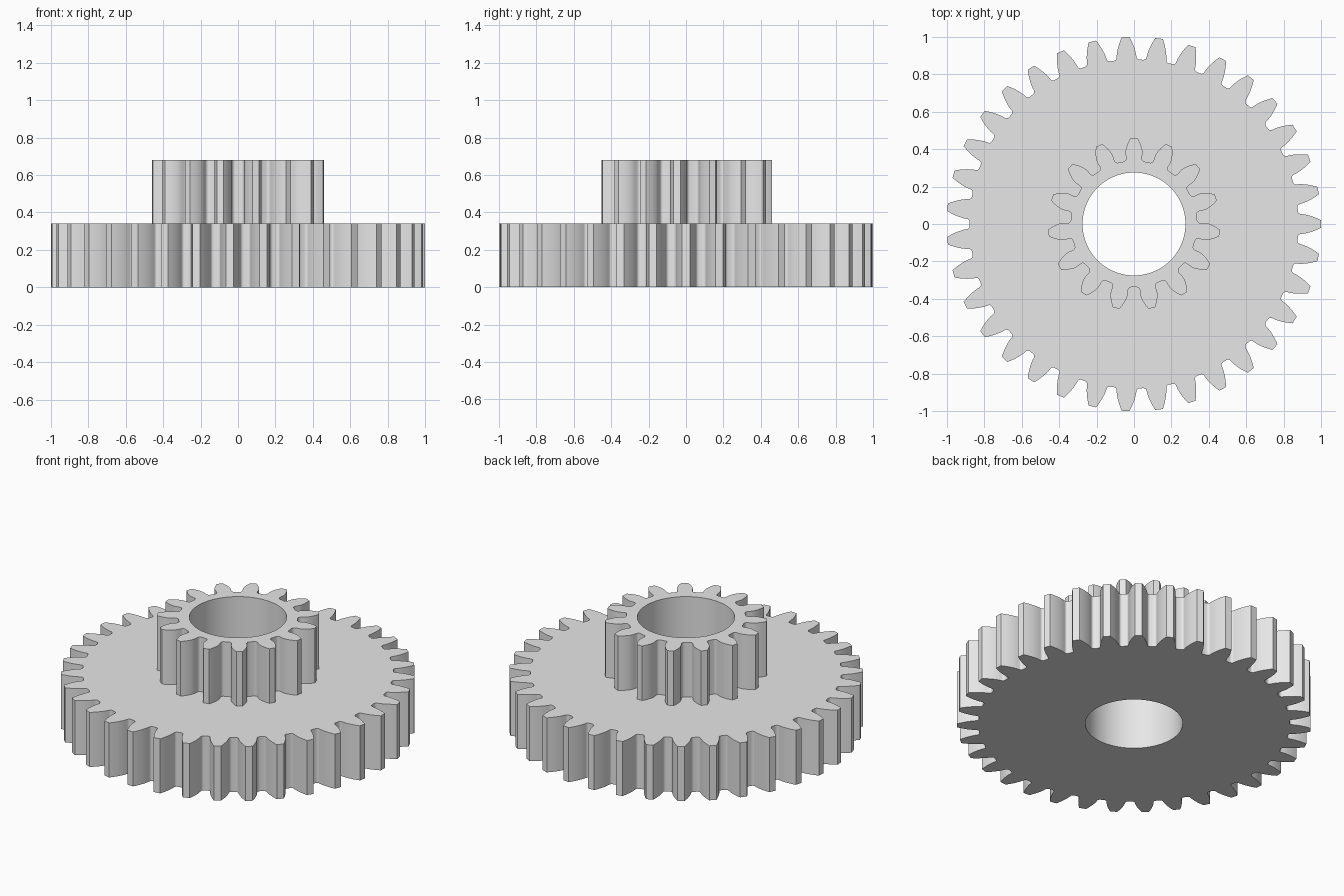
import bpy
import bmesh
from math import acos, cos, sin, tan, pi, radians

cube = bpy.data.objects.get("Cube")
if cube:
    bpy.data.objects.remove(cube, do_unlink=True)

MODULE = 2 / 37
PRESSURE = radians(20)
BORE_RADIUS = 0.275
STEP, TOP = 0.34, 0.68


def involute(angle):
    return tan(angle) - angle


def gear_outline(teeth, start):
    """Closed list of xy points for an involute gear with filleted roots."""
    pitch = MODULE * teeth / 2
    base = pitch * cos(PRESSURE)
    tip, root = pitch + MODULE, pitch - 1.25 * MODULE
    fillet = 0.3 * MODULE

    def half_angle(r):
        spread = involute(acos(base / r)) if r > base else 0
        return pi / (2 * teeth) + involute(PRESSURE) - spread

    # One flank from the root fillet up to the tip, as (radius, angle) pairs
    low = root + fillet
    flank = []
    for i in range(5):
        t = i / 4 * pi / 2
        flank.append((low - fillet * cos(t),
                      half_angle(low) + fillet / root * (1 - sin(t))))
    for i in range(1, 8):
        r = low + (tip - low) * i / 7
        flank.append((r, half_angle(r)))

    points = []
    for k in range(teeth):
        centre = start + 2 * pi * k / teeth
        tooth = [(r, centre - a) for r, a in flank]
        tooth += [(r, centre + a) for r, a in reversed(flank)]
        points += [(r * cos(a), r * sin(a)) for r, a in tooth]
    return points


def add_ring(bm, points, z):
    verts = [bm.verts.new((x, y, z)) for x, y in points]
    edges = [bm.edges.new((verts[i - 1], v)) for i, v in enumerate(verts)]
    return verts, edges


def add_wall(bm, lower, upper):
    for i in range(len(lower)):
        bm.faces.new((lower[i - 1], lower[i], upper[i], upper[i - 1]))


def add_cap(bm, outer, inner, up):
    bmesh.ops.triangle_fill(bm, edges=outer + inner, use_beauty=True,
                            normal=(0, 0, up))


# Outlines of the wheel, the pinion and the bore
wheel = gear_outline(35, 0)
pinion = gear_outline(15, pi / 2)
bore = [(BORE_RADIUS * cos(2 * pi * i / 96), BORE_RADIUS * sin(2 * pi * i / 96))
        for i in range(96)]

bm = bmesh.new()
wheel_low, wheel_low_edges = add_ring(bm, wheel, 0)
wheel_high, wheel_high_edges = add_ring(bm, wheel, STEP)
pinion_low, pinion_low_edges = add_ring(bm, pinion, STEP)
pinion_high, pinion_high_edges = add_ring(bm, pinion, TOP)
bore_low, bore_low_edges = add_ring(bm, bore, 0)
bore_high, bore_high_edges = add_ring(bm, bore, TOP)

# Flat faces: underside, wheel top, pinion top
add_cap(bm, wheel_low_edges, bore_low_edges, -1)
add_cap(bm, wheel_high_edges, pinion_low_edges, 1)
add_cap(bm, pinion_high_edges, bore_high_edges, 1)

# Toothed walls and the bore wall
add_wall(bm, wheel_low, wheel_high)
add_wall(bm, pinion_low, pinion_high)
add_wall(bm, bore_low, bore_high)
bmesh.ops.recalc_face_normals(bm, faces=bm.faces)

mesh = bpy.data.meshes.new("compound_gear")
bm.to_mesh(mesh)
bm.free()
gear = bpy.data.objects.new("compound_gear", mesh)
bpy.context.collection.objects.link(gear)

# Plain grey material
grey = bpy.data.materials.new("light_grey")
grey.use_nodes = True
colour = (0.8, 0.8, 0.8, 1)
grey.diffuse_color = colour
grey.node_tree.nodes["Principled BSDF"].inputs["Base Color"].default_value = colour
mesh.materials.append(grey)

bpy.ops.object.select_all(action="DESELECT")
gear.select_set(True)
bpy.context.view_layer.objects.active = gear
bpy.ops.object.shade_smooth_by_angle(angle=radians(30))
